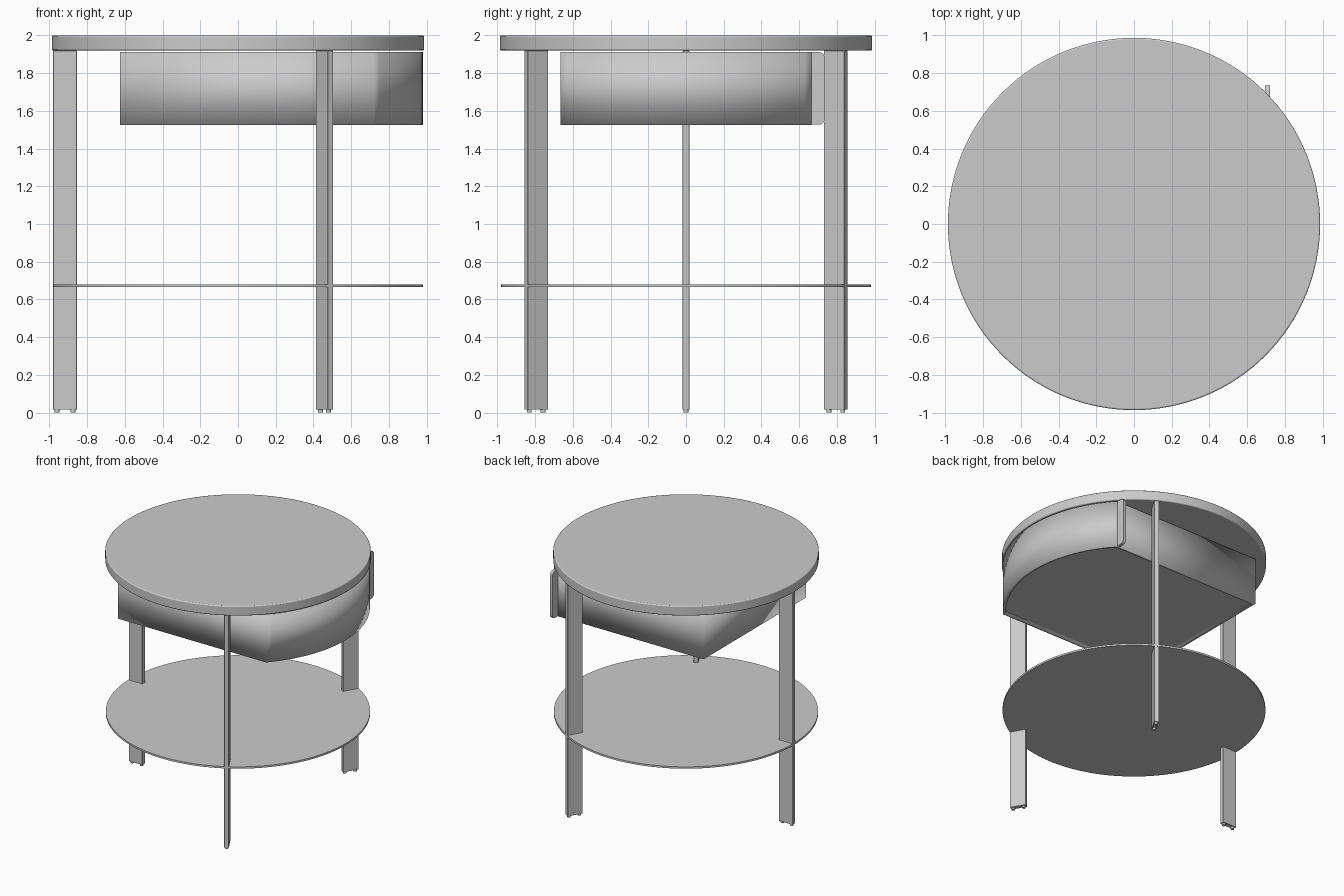
import bpy, bmesh, math
from mathutils import Matrix

cube = bpy.data.objects.get("Cube")
if cube:
    bpy.data.objects.remove(cube, do_unlink=True)

grey = bpy.data.materials.new("light_grey")
grey.use_nodes = True
grey.diffuse_color = (0.6, 0.6, 0.6, 1)
grey.node_tree.nodes["Principled BSDF"].inputs["Base Color"].default_value = (0.6, 0.6, 0.6, 1)


def finish(name, bm, smooth=True):
    """Turn a bmesh into a named, coloured object."""
    bmesh.ops.recalc_face_normals(bm, faces=bm.faces)
    mesh = bpy.data.meshes.new(name)
    bm.to_mesh(mesh)
    bm.free()
    mesh.materials.append(grey)
    obj = bpy.data.objects.new(name, mesh)
    bpy.context.collection.objects.link(obj)
    if smooth:
        bpy.ops.object.select_all(action="DESELECT")
        bpy.context.view_layer.objects.active = obj
        obj.select_set(True)
        bpy.ops.object.shade_smooth_by_angle(angle=math.radians(30))
    return obj


def prism(outline, low, high, capped=True):
    """Vertical prism, or just its side walls, over a 2D outline."""
    bm = bmesh.new()
    a = [bm.verts.new((x, y, low)) for x, y in outline]
    b = [bm.verts.new((x, y, high)) for x, y in outline]
    n = len(outline)
    for i in range(n):
        j = (i + 1) % n
        bm.faces.new((a[i], a[j], b[j], b[i]))
    if capped:
        bm.faces.new(a[::-1])
        bm.faces.new(b)
    return bm


def circle(radius, sides):
    return [(radius * math.cos(t), radius * math.sin(t))
            for t in (math.tau * i / sides for i in range(sides))]


def bevel(obj, width, segments=3):
    mod = obj.modifiers.new("rounded_edges", "BEVEL")
    mod.width = width
    mod.segments = segments


def d_outline(back, half, radius, steps=32):
    """Rectangle whose +x end follows a circle about the origin."""
    end = math.asin(half / radius)
    arc = [(radius * math.cos(t), radius * math.sin(t))
           for t in (-end + 2 * end * i / steps for i in range(steps + 1))]
    return [(back, -half)] + arc + [(back, half)]


# Round top and thin lower shelf
bevel(finish("table_top", prism(circle(0.987, 128), 1.92, 2.0)), 0.008)
finish("shelf", prism(circle(0.982, 128), 0.665, 0.68))

# Three radial plank legs, each on two small glides
for name, degrees in (("right_leg", 180), ("back_leg", 60), ("front_leg", -60)):
    turn = Matrix.Rotation(math.radians(degrees), 4, "Z")
    plank = [(0.855, -0.018), (0.98, -0.018), (0.98, 0.018), (0.855, 0.018)]
    bm = prism(plank, 0.015, 1.92)
    bm.transform(turn)
    bevel(finish(name, bm, smooth=False), 0.002, 1)
    for side, r in (("outer", 0.96), ("inner", 0.875)):
        bm = prism(circle(0.013, 16), 0, 0.015)
        bm.transform(turn @ Matrix.Translation((r, 0, 0)))
        finish(f"{name}_{side}_glide", bm)

# Drawer: D-shaped walls around a slightly recessed floor
walls = finish("drawer_walls", prism(d_outline(-0.625, 0.665, 0.98), 1.525, 1.912, capped=False))
shell = walls.modifiers.new("thickness", "SOLIDIFY")
shell.thickness = 0.02
shell.offset = -1
shell.use_even_offset = True
finish("drawer_floor", prism(d_outline(-0.615, 0.655, 0.97), 1.545, 1.56))

# Pull tab with rounded outer corners, continuing the end of the curved front
corner = 0.03
profile = [(0.65, 1.527)]
for z, start in ((1.527 + corner, -90), (1.912 - corner, 0)):
    for i in range(7):
        t = math.radians(start + 15 * i)
        profile.append((0.735 - corner + corner * math.cos(t), z + corner * math.sin(t)))
profile.append((0.65, 1.912))
tab = prism(profile, 0.696, 0.72)
# Cycle the axes so the outline lies in the y-z plane
tab.transform(Matrix(((0, 0, 1, 0), (1, 0, 0, 0), (0, 1, 0, 0), (0, 0, 0, 1))))
finish("drawer_pull_tab", tab)
